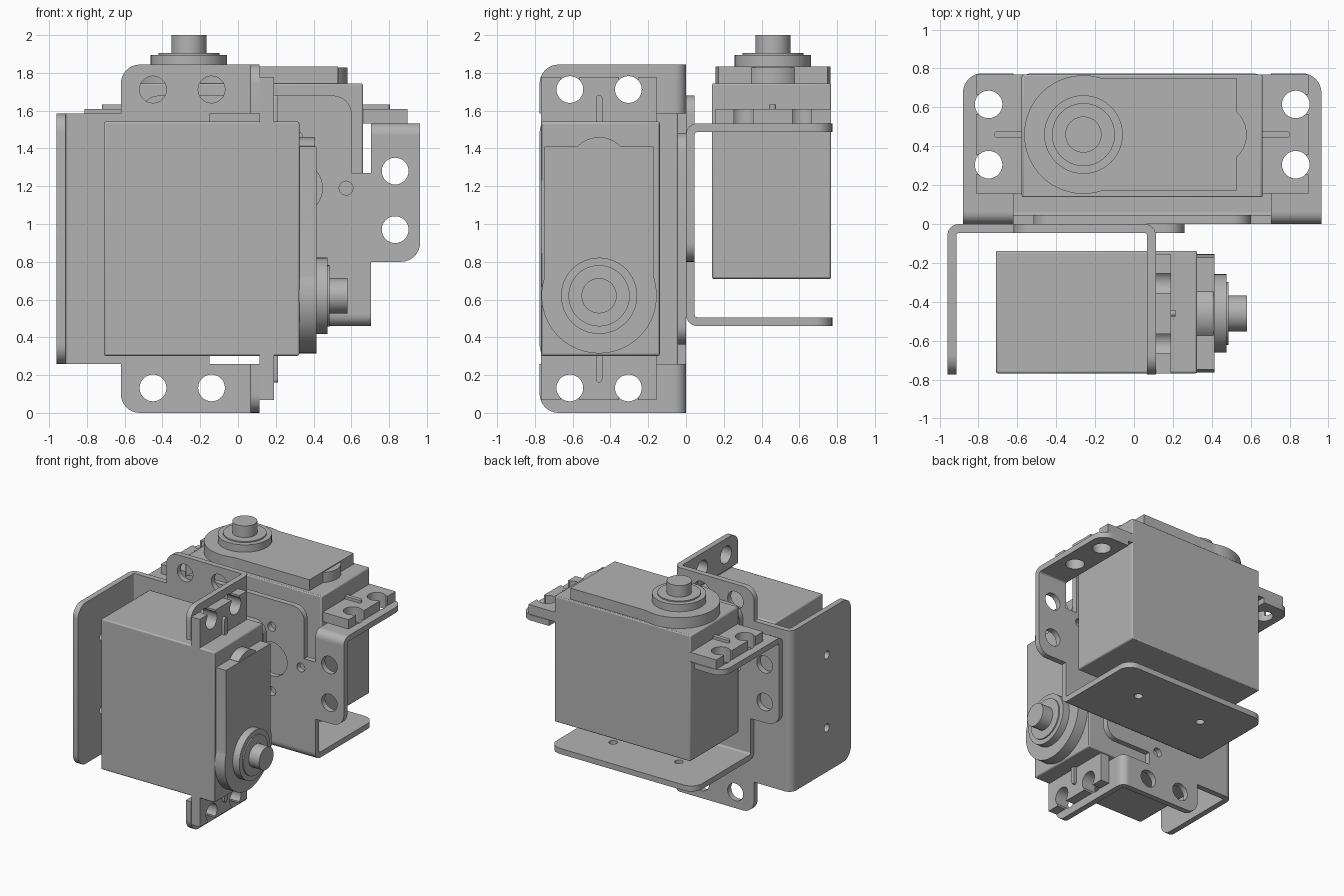
import bpy, bmesh
from math import sin, cos, pi, asin
from mathutils import Matrix, Vector

cube = bpy.data.objects.get("Cube")
if cube:
    bpy.data.objects.remove(cube)

grey = bpy.data.materials.new("plain grey")
grey.use_nodes = True
grey.diffuse_color = (0.45, 0.45, 0.45, 1)
grey.node_tree.nodes["Principled BSDF"].inputs["Base Color"].default_value = grey.diffuse_color

# Placement of the two identical servo units
REAR = Matrix.Translation((0.042, 0, 0))
FRONT = Matrix(((0, 0, 1, -1.42), (0, -1, 0, 0), (1, 0, 0, 0.922), (0, 0, 0, 1)))


def circle(x, y, r, n=32):
    return [(x + r * cos(2 * pi * i / n), y + r * sin(2 * pi * i / n)) for i in range(n)]


def arc(x, y, r, a, b, n=16):
    return [(x + r * cos(a + (b - a) * i / n), y + r * sin(a + (b - a) * i / n)) for i in range(n + 1)]


def rounded(points, n=8):
    """Outline whose corners with a third value are rounded by that radius (right angles)."""
    out = []
    for i, p in enumerate(points):
        c = Vector(p[:2])
        if len(p) == 2:
            out.append(tuple(c))
            continue
        u = (Vector(points[i - 1][:2]) - c).normalized() * p[2]
        v = (Vector(points[(i + 1) % len(points)][:2]) - c).normalized() * p[2]
        for k in range(n + 1):
            t = k / n * pi / 2
            out.append(tuple(c + u * (1 - sin(t)) + v * (1 - cos(t))))
    return out


def sheet(bm, axis, lo, hi, outline, holes=()):
    """Extrude a flat outline with holes along an axis and add it to bm."""
    cu = bpy.data.curves.new("outline", 'CURVE')
    cu.dimensions, cu.fill_mode, cu.extrude = '2D', 'BOTH', (hi - lo) / 2
    for loop in [outline, *holes]:
        s = cu.splines.new('POLY')
        s.points.add(len(loop) - 1)
        for q, (a, b) in zip(s.points, loop):
            q.co = (a, b, 0, 1)
        s.use_cyclic_u = True
    ob = bpy.data.objects.new("outline", cu)
    me = bpy.data.meshes.new_from_object(ob)
    mid = (lo + hi) / 2
    for v in me.vertices:
        a, b, t = v.co
        t += mid
        v.co = {'x': (t, a, b), 'y': (a, t, b), 'z': (a, b, t)}[axis]
    part = bmesh.new()
    part.from_mesh(me)
    bmesh.ops.remove_doubles(part, verts=part.verts, dist=1e-5)
    bmesh.ops.recalc_face_normals(part, faces=part.faces)
    part.to_mesh(me)
    part.free()
    bm.from_mesh(me)
    bpy.data.meshes.remove(me)
    bpy.data.objects.remove(ob)
    bpy.data.curves.remove(cu)


def finish(name, bm, bevel=0):
    """Place the part in both units."""
    me = bpy.data.meshes.new(name)
    bm.to_mesh(me)
    bm.free()
    me.materials.append(grey)
    for prefix, matrix in (("rear_", REAR), ("front_", FRONT)):
        ob = bpy.data.objects.new(prefix + name, me)
        bpy.context.collection.objects.link(ob)
        ob.matrix_world = matrix
        if bevel:
            m = ob.modifiers.new("Bevel", 'BEVEL')
            m.width, m.segments = bevel, 2
        bpy.ops.object.select_all(action='DESELECT')
        ob.select_set(True)
        bpy.context.view_layer.objects.active = ob
        if prefix == "rear_":
            bpy.ops.object.shade_smooth_by_angle(angle=0.6)


# Main sizes, measured from the middle of the unit
T, R = 0.046, 0.06               # sheet thickness, outer bend radius
WEB, TAB, TONGUE = 0.663, 0.922, 0.56
BASE, EAR_Z, BACK = 0.46, 1.533, 0.775
SHAFT_X, MID_Y = -0.302, 0.46
HOLE_X, HOLE_R, HOLE_YS = 0.79, 0.071, (0.305, 0.615)

# Bracket: folded sheet with web, foot and two ears
bm = bmesh.new()
half = [(WEB, BASE + R), (WEB, 0.8), (TAB, 0.8, 0.1), (TAB, EAR_Z - R), (WEB, EAR_Z - R),
        (WEB, 1.27), (TONGUE, 1.27), (TONGUE, 1.68, 0.1)]
web = rounded(half + [(-p[0], *p[1:]) for p in reversed(half)])
holes = [circle(s * HOLE_X, z, HOLE_R) for s in (-1, 1) for z in (0.97, 1.28)]
holes.append(circle(0, 1.19, 0.037, 16))
for s in (-1, 1):
    x = s * 0.265
    holes.append(circle(x, 1.19, 0.14))
    holes += [circle(x + a, 1.19 + b, 0.037, 16)
              for a, b in ((x, 0), (0, 0.265), (0, -0.265))]
sheet(bm, 'y', 0, T, web, holes)
sheet(bm, 'z', BASE, BASE + T,
      rounded([(-WEB, R), (WEB, R), (WEB, BACK, 0.1), (-WEB, BACK, 0.1)]),
      [circle(s * 0.3, MID_Y, 0.033, 16) for s in (-1, 1)])
sheet(bm, 'x', -WEB, WEB, arc(R, BASE + R, R, pi, 1.5 * pi, 8)
      + arc(R, BASE + R, R - T, 1.5 * pi, pi, 8))
for s in (-1, 1):
    sheet(bm, 'z', EAR_Z - T, EAR_Z,
          rounded([(s * WEB, R), (s * TAB, R), (s * TAB, BACK, 0.1), (s * WEB, BACK)]),
          [circle(s * HOLE_X, y, HOLE_R) for y in HOLE_YS])
    lo, hi = sorted((s * WEB, s * TAB))
    sheet(bm, 'x', lo, hi, arc(R, EAR_Z - R, R, pi, pi / 2, 8)
          + arc(R, EAR_Z - R, R - T, pi / 2, pi, 8))
finish("bracket", bm)

# Servo case
bm = bmesh.new()
sheet(bm, 'z', 0.71, 1.745, [(-0.62, 0.138), (0.62, 0.138), (0.62, 0.768), (-0.62, 0.768)])
finish("servo_case", bm, 0.01)

# Servo mounting ears with open keyhole slots and a small rib
bm = bmesh.new()
SLOT, END = 0.05, 0.855
open_angle = asin(SLOT / HOLE_R)
for s in (-1, 1):
    pts = [(0.61, 0.768), (0.61, 0.157), (END, 0.157)]
    for y in HOLE_YS:
        pts += [(END, y - SLOT)]
        pts += arc(HOLE_X, y, HOLE_R, 2 * pi - open_angle, open_angle, 24)
        pts += [(END, y + SLOT)]
    pts.append((END, 0.768))
    sheet(bm, 'z', EAR_Z, 1.61, [(s * x, y) for x, y in pts])
    sheet(bm, 'z', 1.6, 1.633, [(s * 0.61, 0.443), (s * 0.745, 0.443)]
          + arc(s * 0.745, MID_Y, 0.017, -pi / 2, -pi / 2 + s * pi, 6)
          + [(s * 0.61, 0.477)])
finish("servo_ears", bm)

# Gear cover: round around the shaft, flat block, bump at the far end
bm = bmesh.new()
sheet(bm, 'z', 1.74, 1.835, arc(SHAFT_X, MID_Y, 0.305, 0.4 * pi, 1.6 * pi, 40)
      + [(SHAFT_X + 0.11, 0.172), (0.488, 0.172), (0.488, 0.748), (SHAFT_X + 0.11, 0.748)])
sheet(bm, 'z', 1.74, 1.828, [(0.48, 0.345)] + arc(0.38, MID_Y, 0.158, -0.8, 0.8) + [(0.48, 0.575)])
finish("gear_cover", bm)

# Stepped boss and output shaft
bm = bmesh.new()
for r, lo, hi in ((0.202, 1.83, 1.895), (0.162, 1.89, 1.905), (0.093, 1.9, 2.0)):
    sheet(bm, 'z', lo, hi, circle(SHAFT_X, MID_Y, r, 48))
finish("output_shaft", bm)
